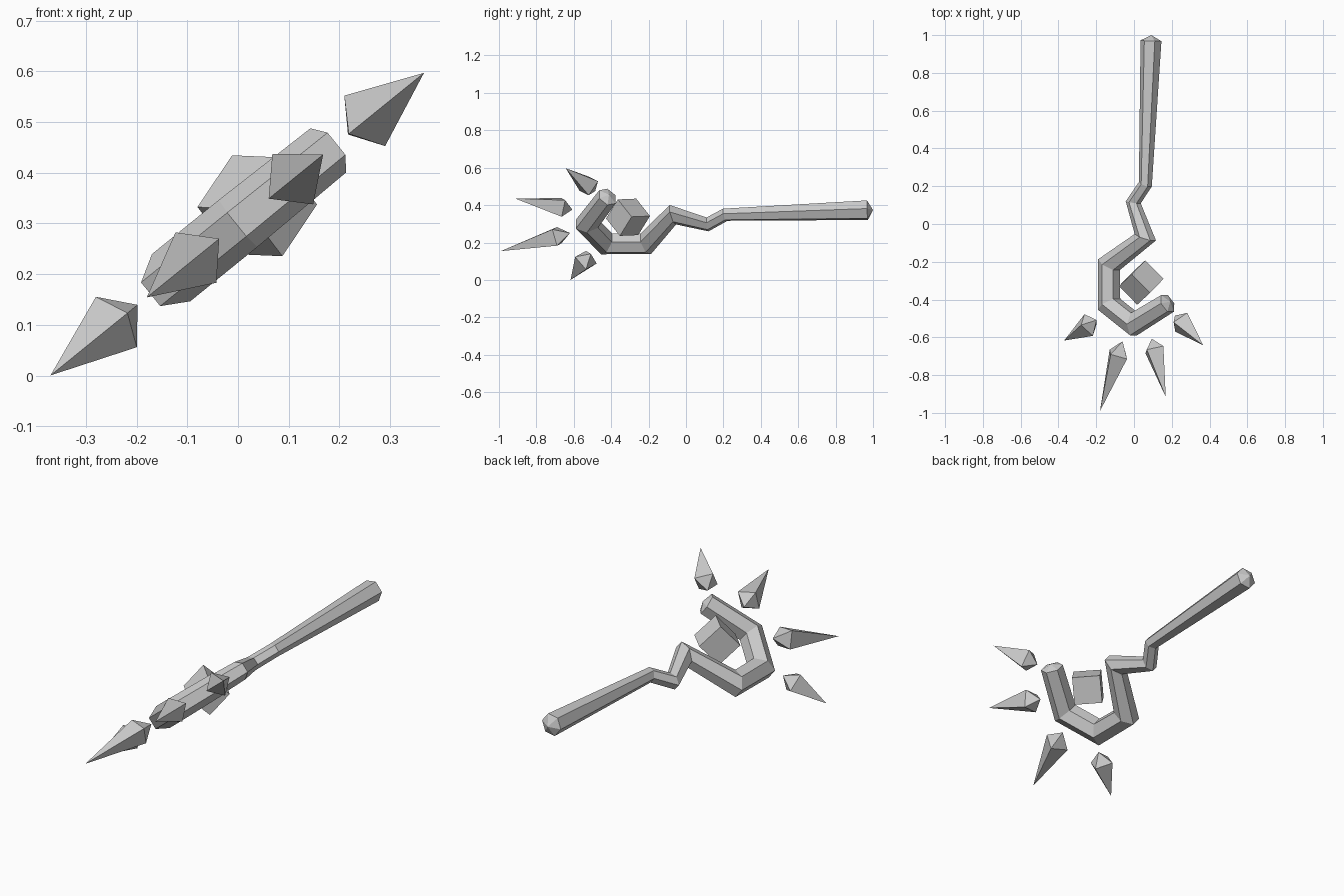
import bpy, bmesh, math
from mathutils import Vector, Matrix

if "Cube" in bpy.data.objects:
    bpy.data.objects.remove(bpy.data.objects["Cube"])

# The staff lies in a plane through the y axis, tilted about y
TILT = math.atan2(0.81, 1.0)
U = Vector((math.cos(TILT), 0, math.sin(TILT)))
V = Vector((0, 1, 0))
N = Vector((-math.sin(TILT), 0, math.cos(TILT)))
ORIGIN = Vector((0, 0, 0.3))


def plane_point(x, y):
    """Point on the tilted plane from its top-view position."""
    return ORIGIN + U * (x / math.cos(TILT)) + V * y


def finish(name, bm):
    bmesh.ops.recalc_face_normals(bm, faces=bm.faces)
    mesh = bpy.data.meshes.new(name)
    bm.to_mesh(mesh)
    bm.free()
    obj = bpy.data.objects.new(name, mesh)
    bpy.context.collection.objects.link(obj)
    return obj


def loft(name, rings, start, end):
    """Skin rings of points, closing both ends with a point."""
    bm = bmesh.new()
    loops = [[bm.verts.new(p) for p in r] for r in rings]
    k = len(loops[0])
    for a, b in zip(loops, loops[1:]):
        for i in range(k):
            j = (i + 1) % k
            bm.faces.new((a[i], a[j], b[j], b[i]))
    for loop, tip in ((loops[0], start), (loops[-1], end)):
        t = bm.verts.new(tip)
        for i in range(k):
            bm.faces.new((loop[i], loop[(i + 1) % k], t))
    return finish(name, bm)


def ring(center, side, radius, count, stretch=1.0):
    pts = []
    for i in range(count):
        a = 2 * math.pi * i / count
        pts.append(center + N * math.cos(a) * radius
                   + side * math.sin(a) * radius * stretch)
    return pts


# Staff: mitred six-sided tube, x, y (top view) and radius
path = [(0.09, 0.97, 0.056), (0.06, 0.21, 0.035), (-0.004, 0.115, 0.036),
        (0.06, -0.07, 0.048), (-0.132, -0.215, 0.058), (-0.132, -0.425, 0.06),
        (0.0, -0.53, 0.06), (0.178, -0.42, 0.056)]
pts = [plane_point(x, y) for x, y, r in path]
dirs = [(b - a).normalized() for a, b in zip(pts, pts[1:])]
rings = []
for i, p in enumerate(pts):
    d0, d1 = dirs[max(i - 1, 0)], dirs[min(i, len(dirs) - 1)]
    mid = (d0 + d1).normalized()
    rings.append(ring(p, N.cross(mid), path[i][2], 6, 1 / mid.dot(d1)))
loft("staff", rings, pts[0] - dirs[0] * 0.03, pts[-1] + dirs[-1] * 0.02)

# Floating spikes around the head: ring centre, tip, length of the blunt end
spikes = [((-0.24, -0.535), (-0.37, -0.617), 0.06),
          ((-0.083, -0.69), (-0.18, -0.99), 0.075),
          ((0.108, -0.665), (0.168, -0.915), 0.06),
          ((0.25, -0.52), (0.367, -0.643), 0.055)]
for i, (c, t, back) in enumerate(spikes):
    c, t = plane_point(*c), plane_point(*t)
    d = (t - c).normalized()
    loft(f"spike_{i + 1}", [ring(c, N.cross(d), 0.064, 4)], c - d * back, t)

# Tumbled cube held in the hook
a = Vector((0.7, -0.71, -0.03)).normalized()
c = Vector((-0.45, -0.5, -0.74))
c = (c - a * c.dot(a)).normalized()
b = c.cross(a)
bm = bmesh.new()
bmesh.ops.create_cube(bm, size=0.138)
rot = Matrix((a, b, c)).transposed().to_4x4()
bm.transform(Matrix.Translation((0.038, -0.31, 0.335)) @ rot)
finish("cube_gem", bm)
